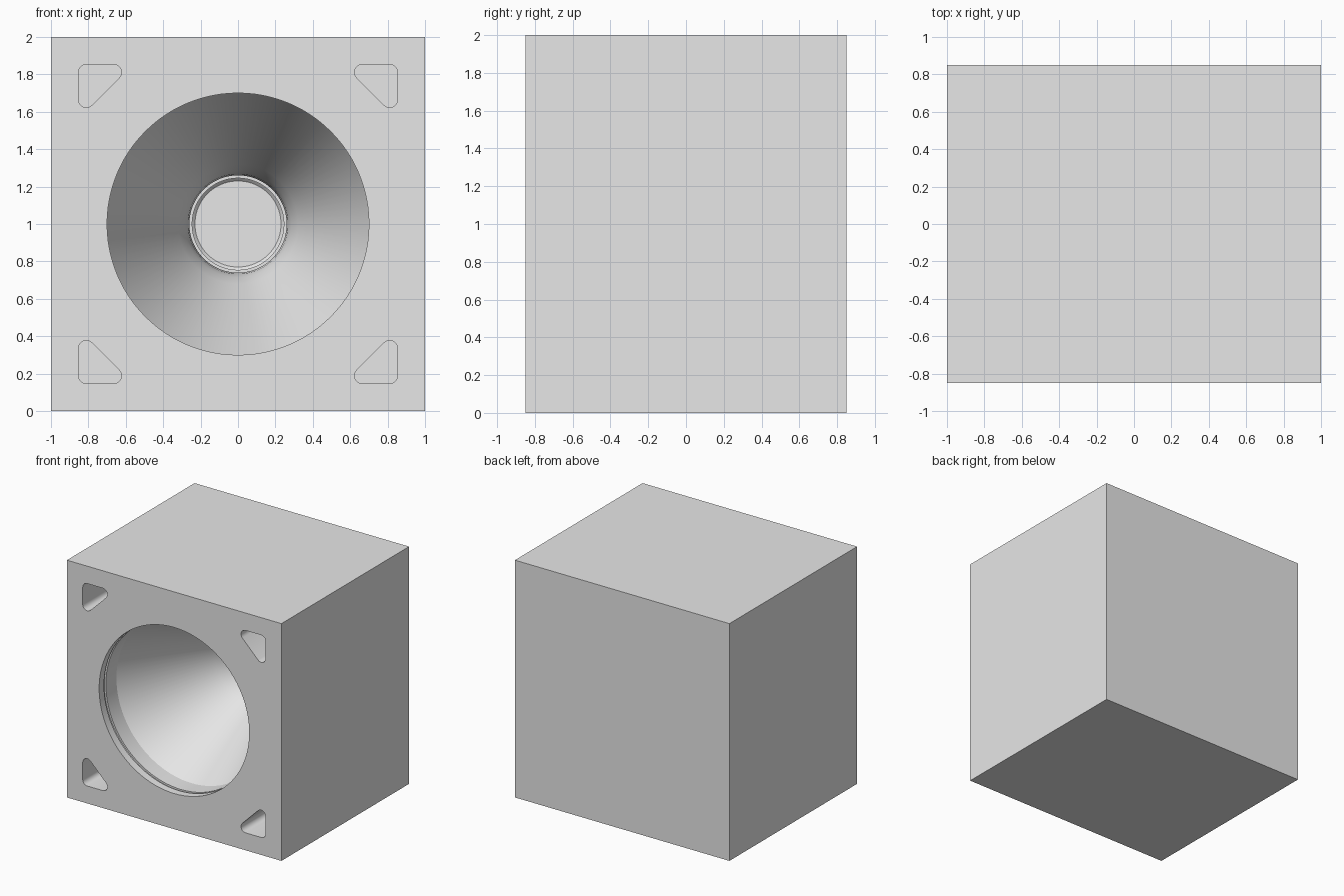
import bpy, bmesh, math
from mathutils import Vector

if "Cube" in bpy.data.objects:
    bpy.data.objects.remove(bpy.data.objects["Cube"])

FRONT = -0.85
CENTRE_Z = 1.0

grey = bpy.data.materials.new("light grey")
grey.use_nodes = True
grey.diffuse_color = (0.8, 0.8, 0.8, 1)
grey.node_tree.nodes["Principled BSDF"].inputs["Base Color"].default_value = (0.8, 0.8, 0.8, 1)


def make_object(name, bm):
    bmesh.ops.recalc_face_normals(bm, faces=bm.faces)
    mesh = bpy.data.meshes.new(name)
    bm.to_mesh(mesh)
    bm.free()
    mesh.materials.append(grey)
    obj = bpy.data.objects.new(name, mesh)
    bpy.context.collection.objects.link(obj)
    return obj


def box(name, size, location):
    bm = bmesh.new()
    bmesh.ops.create_cube(bm, size=1)
    bmesh.ops.scale(bm, vec=size, verts=bm.verts)
    bmesh.ops.translate(bm, vec=location, verts=bm.verts)
    return make_object(name, bm)


def revolved(name, profile, steps=96):
    """Solid turned about the y axis; profile holds (radius, depth) pairs."""
    bm = bmesh.new()
    rings = []
    for radius, depth in profile:
        ring = []
        for i in range(steps):
            a = math.tau * i / steps
            ring.append(bm.verts.new((radius * math.cos(a), FRONT + depth,
                                      CENTRE_Z + radius * math.sin(a))))
        rings.append(ring)
    for a, b in zip(rings, rings[1:]):
        for i in range(steps):
            j = (i + 1) % steps
            bm.faces.new((a[i], a[j], b[j], b[i]))
    bm.faces.new(rings[0])
    bm.faces.new(rings[-1])
    return make_object(name, bm)


def corner_prism(name, sx, sz, depth, radius=0.042, steps=6):
    """Rounded right-angled triangle, pushed back from the front face."""
    # Arc centres with the start and end direction of each rounded corner
    far, near = 0.853 - radius, 0.665
    arcs = [(far, far, 0, 90), (near, far, 90, 225), (far, near, 225, 360)]
    bm = bmesh.new()
    verts = []
    for cx, cz, start, end in arcs:
        for i in range(steps + 1):
            a = math.radians(start + (end - start) * i / steps)
            verts.append(bm.verts.new((sx * (cx + radius * math.cos(a)), FRONT - 0.1,
                                       CENTRE_Z + sz * (cz + radius * math.sin(a)))))
    face = bm.faces.new(verts)
    result = bmesh.ops.extrude_face_region(bm, geom=[face], use_keep_orig=True)
    moved = [v for v in result["geom"] if isinstance(v, bmesh.types.BMVert)]
    bmesh.ops.translate(bm, vec=Vector((0, depth + 0.1, 0)), verts=moved)
    return make_object(name, bm)


def cut(target, cutter):
    mod = target.modifiers.new("cut", "BOOLEAN")
    mod.operation = "DIFFERENCE"
    mod.solver = "EXACT"
    mod.object = cutter
    cutter.hide_render = True
    bpy.context.view_layer.objects.active = target
    bpy.ops.object.modifier_apply(modifier=mod.name)
    bpy.data.objects.remove(cutter)


# Solid cabinet
cabinet = box("cabinet", (2, 1.7, 2), (0, 0, CENTRE_Z))

# Mouth with a retaining groove, tapering horn, stepped throat and floor
horn_profile = [
    (0.70, -0.1), (0.70, 0.065), (0.715, 0.065), (0.715, 0.09), (0.70, 0.09),
    (0.70, 0.23), (0.32, 1.0), (0.285, 1.08), (0.267, 1.15), (0.26, 1.23),
    (0.26, 1.28), (0.245, 1.28), (0.245, 1.32), (0.23, 1.335),
]
cut(cabinet, revolved("horn_cutter", horn_profile))

# Triangular ports in the four corners
for sx in (-1, 1):
    for sz in (-1, 1):
        cut(cabinet, corner_prism("port_cutter", sx, sz, 0.7))

# Smooth the turned walls and keep the edges crisp
bpy.ops.object.select_all(action="DESELECT")
cabinet.select_set(True)
bpy.context.view_layer.objects.active = cabinet
bpy.ops.object.shade_smooth_by_angle(angle=math.radians(25))
